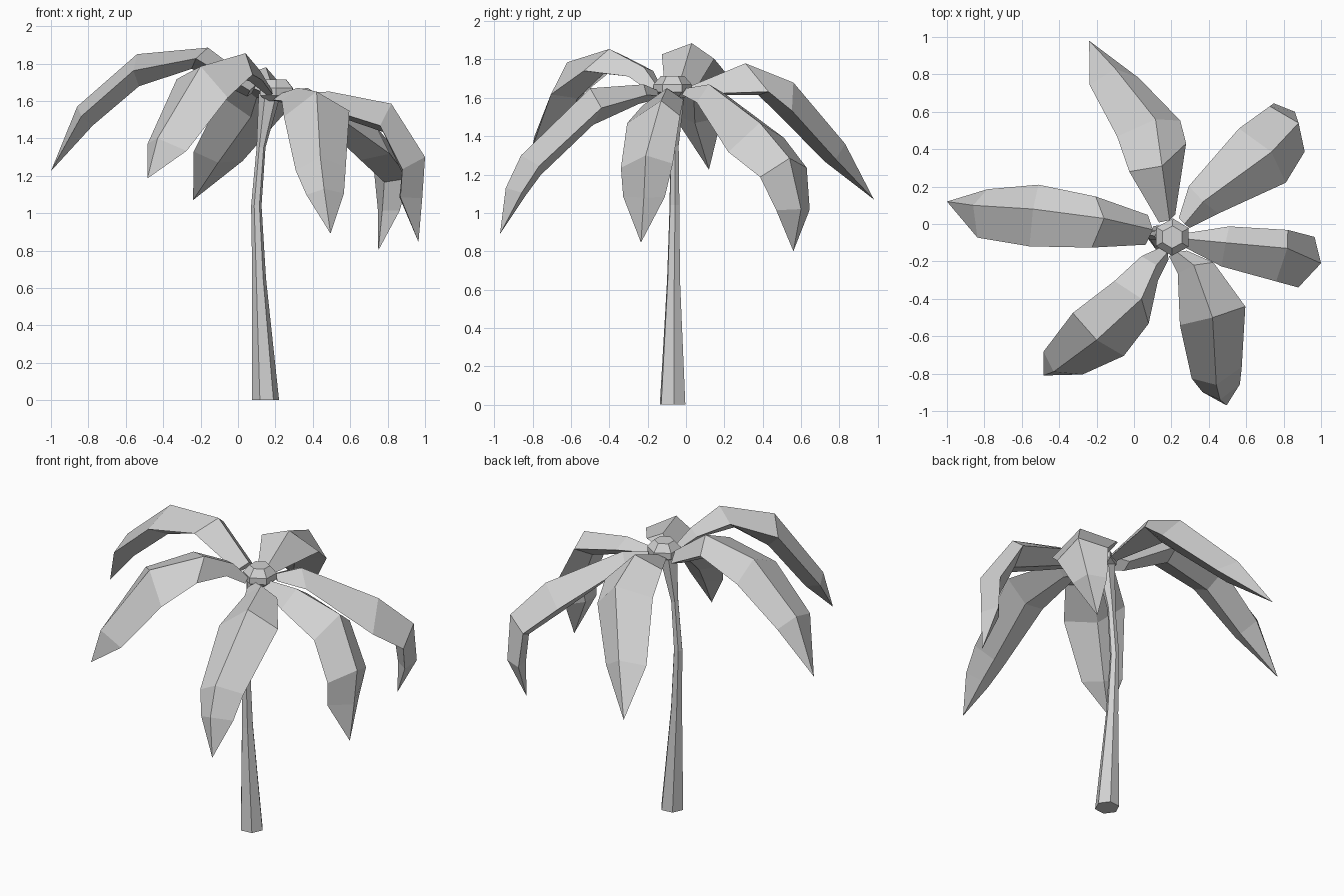
import bpy, bmesh, math
from mathutils import Vector, Matrix

cube = bpy.data.objects.get("Cube")
if cube:
    bpy.data.objects.remove(cube, do_unlink=True)

grey = bpy.data.materials.new("light_grey")
grey.use_nodes = True
shade = (0.64, 0.64, 0.64, 1)
grey.diffuse_color = shade
grey.node_tree.nodes["Principled BSDF"].inputs["Base Color"].default_value = shade
UP = Vector((0, 0, 1))


def loft(name, rings):
    """Skin a list of point rings; a ring of one point closes to a tip."""
    bm = bmesh.new()
    rows = [[bm.verts.new(p) for p in ring] for ring in rings]
    for low, high in zip(rows, rows[1:]):
        count = len(low)
        for i in range(count):
            j = (i + 1) % count
            if len(high) == 1:
                bm.faces.new((low[i], low[j], high[0]))
            else:
                bm.faces.new((low[i], low[j], high[j], high[i]))
    for end in (rows[0], rows[-1]):
        if len(end) > 2:
            bm.faces.new(end)
    bmesh.ops.recalc_face_normals(bm, faces=bm.faces)
    mesh = bpy.data.meshes.new(name)
    bm.to_mesh(mesh)
    bm.free()
    mesh.materials.append(grey)
    obj = bpy.data.objects.new(name, mesh)
    bpy.context.collection.objects.link(obj)


def ring(x, y, z, radius, sides, turn=0.0):
    angles = [turn + math.tau * i / sides for i in range(sides)]
    return [Vector((x + radius * math.cos(a), y + radius * math.sin(a), z)) for a in angles]


def frond(name, roll, spine, tip):
    """Ridged leaf: crest, two rims and a shallow keel, square to the stretch before."""
    points = [Vector(s[:3]) for s in spine]
    side_flat = (points[-1] - points[0]).cross(UP).normalized()
    rings = []
    for i, p in enumerate(points):
        left, right = spine[i][3:]
        depth = (left + right) / 2
        start = max(i - 1, 0)
        along = (points[start + 1] - points[start]).normalized()
        normal = side_flat.cross(along).normalized()
        turn = Matrix.Rotation(math.radians(roll), 3, along)
        side, normal = turn @ side_flat, turn @ normal
        rim = p - normal * depth * 0.65
        keel = p + side * (right - left) / 2 - normal * depth * 1.05
        rings.append([p, rim + side * right, keel, rim - side * left])
    rings.append([Vector(tip)])
    loft(name, rings)


# Trunk: slim, bent and flared at both ends
loft("trunk", [ring(*level, 6, 0.1) for level in (
    (0.147, -0.07, 0, 0.073), (0.113, -0.065, 0.65, 0.037), (0.098, -0.06, 1.04, 0.028),
    (0.123, -0.06, 1.35, 0.024), (0.17, -0.06, 1.64, 0.06))])

# Crown bud
loft("crown_bud", [ring(0.205, -0.07, z, r, 6, 0.5) for z, r in (
    (1.6, 0.06), (1.63, 0.1), (1.67, 0.1), (1.715, 0.06))])

# Fronds: roll, spine points with left and right widths, then the tip
frond("left_frond", 6, (
    (0.1, -0.03, 1.69, 0.08, 0.08), (-0.16, 0.03, 1.885, 0.155, 0.12),
    (-0.54, 0.08, 1.85, 0.19, 0.145), (-0.86, 0.1, 1.57, 0.16, 0.105)), (-1, 0.12, 1.225))
frond("back_frond", 16, (
    (0.19, 0.02, 1.66, 0.05, 0.05), (0.15, 0.31, 1.78, 0.15, 0.2),
    (0.115, 0.56, 1.68, 0.2, 0.16), (-0.1, 0.83, 1.36, 0.14, 0.13)), (-0.24, 0.98, 1.07))
frond("back_right_frond", 12, (
    (0.27, 0, 1.65, 0.04, 0.04), (0.37, 0.12, 1.67, 0.1, 0.12), (0.735, 0.385, 1.47, 0.19, 0.2),
    (0.88, 0.54, 1.285, 0.155, 0.155), (0.86, 0.6, 1.02, 0.1, 0.11)), (0.75, 0.56, 0.8))
frond("right_frond", 8, (
    (0.28, -0.08, 1.64, 0.03, 0.05), (0.49, -0.1, 1.65, 0.08, 0.14),
    (0.82, -0.13, 1.585, 0.085, 0.2), (1, -0.21, 1.3, 0.12, 0.165),
    (0.985, -0.22, 1.08, 0.09, 0.14)), (0.965, -0.235, 0.845))
frond("front_right_frond", 5, (
    (0.23, -0.15, 1.64, 0.05, 0.05), (0.32, -0.22, 1.67, 0.1, 0.1),
    (0.42, -0.5, 1.65, 0.175, 0.19), (0.44, -0.86, 1.3, 0.15, 0.125),
    (0.46, -0.94, 1.13, 0.12, 0.085)), (0.495, -0.97, 0.89))
frond("front_left_frond", -16, (
    (0.18, -0.15, 1.66, 0.04, 0.04), (0.12, -0.22, 1.76, 0.08, 0.08),
    (0.04, -0.4, 1.855, 0.15, 0.15), (-0.2, -0.62, 1.785, 0.205, 0.165),
    (-0.43, -0.79, 1.4, 0.15, 0.095)), (-0.485, -0.81, 1.185))
